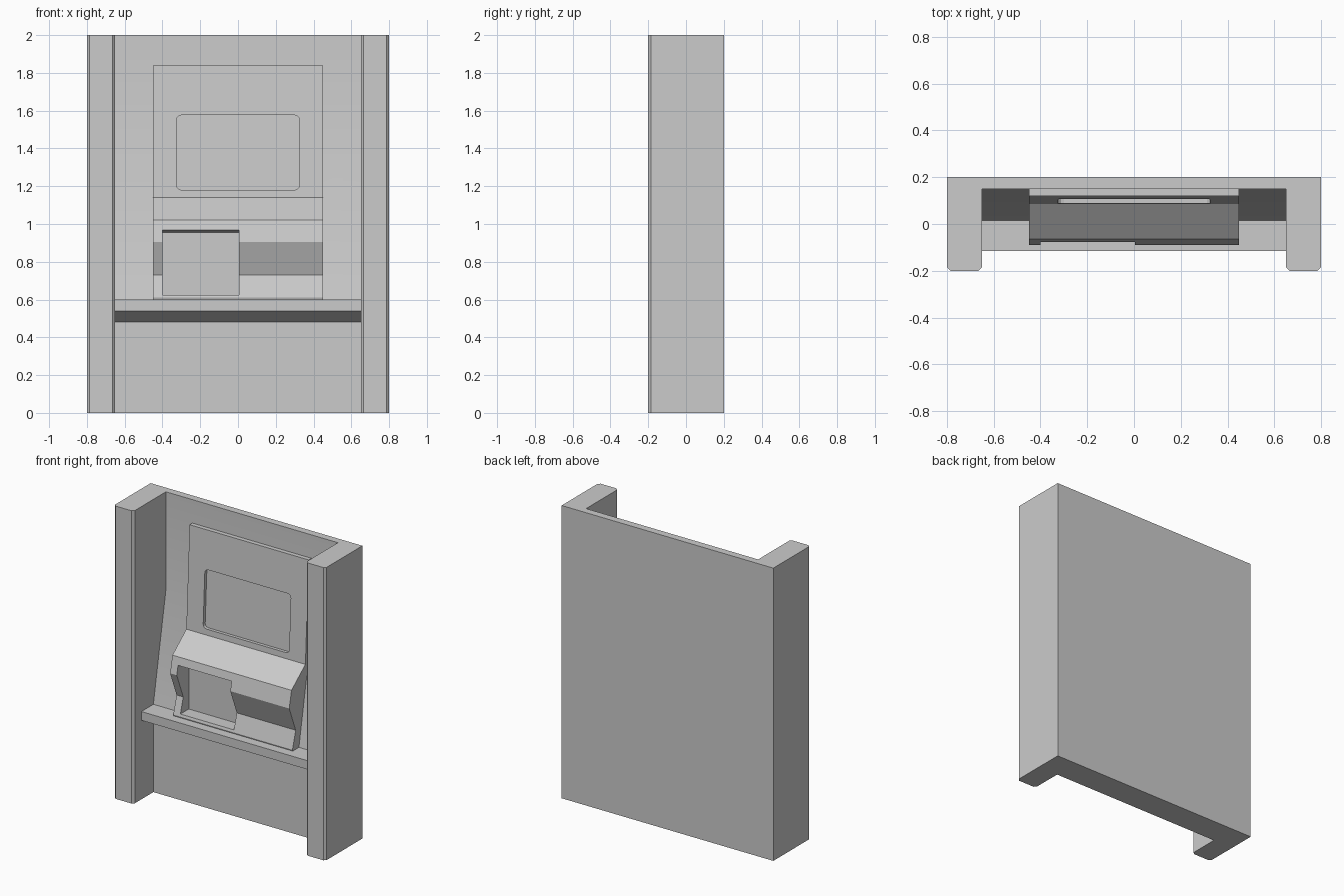
import bpy, bmesh, math
from mathutils import Vector

if "Cube" in bpy.data.objects:
    bpy.data.objects.remove(bpy.data.objects["Cube"])


def prism(name, points, depth):
    """Extrude a closed polygon of 3D points along a vector."""
    bm = bmesh.new()
    face = bm.faces.new([bm.verts.new(p) for p in points])
    new = bmesh.ops.extrude_face_region(bm, geom=[face])["geom"]
    verts = [g for g in new if isinstance(g, bmesh.types.BMVert)]
    bmesh.ops.translate(bm, verts=verts, vec=Vector(depth))
    bmesh.ops.recalc_face_normals(bm, faces=bm.faces)
    mesh = bpy.data.meshes.new(name)
    bm.to_mesh(mesh)
    bm.free()
    obj = bpy.data.objects.new(name, mesh)
    bpy.context.collection.objects.link(obj)
    return obj


def side_profile(name, yz, x0, x1):
    return prism(name, [(x0, y, z) for y, z in yz], (x1 - x0, 0, 0))


def cut(target, cutter):
    mod = target.modifiers.new("cut_" + cutter.name, 'BOOLEAN')
    mod.operation = 'DIFFERENCE'
    mod.solver = 'EXACT'
    mod.object = cutter
    cutter.hide_render = True
    cutter.display_type = 'WIRE'


# Side pillars with chamfered front edges
C = 0.015
for side, label in ((-1, "left"), (1, "right")):
    outline = [(0.65, 0.2), (0.8, 0.2), (0.8, -0.2 + C), (0.8 - C, -0.2),
               (0.65 + C, -0.2), (0.65, -0.2 + C)]
    prism(label + "_pillar", [(side * x, y, 0) for x, y in outline], (0, 0, 2))

# Back wall with leaning middle, shelf and lower panel
wall = side_profile("back_wall_and_shelf", [
    (0.2, 0), (0.015, 0), (0.015, 0.48), (-0.115, 0.54), (-0.115, 0.60),
    (0.015, 0.60), (0.15, 1.33), (0.15, 2), (0.2, 2)], -0.65, 0.65)

# Console: screen panel above, projecting nose below
console = side_profile("console", [
    (0.16, 1.84), (0.12, 1.84), (0.085, 1.14), (-0.065, 1.02), (-0.09, 0.905),
    (-0.02, 0.73), (-0.055, 0.61), (-0.05, 0.595), (0.16, 0.595)], -0.45, 0.45)

# Screen recess: rounded rectangle, floor parallel to the tilted panel
r, cx, cz, hw, hh = 0.025, 0.0, 1.378, 0.325, 0.198
pts = []
for k, (sx, sz) in enumerate(((1, 1), (-1, 1), (-1, -1), (1, -1))):
    for i in range(4):
        a = math.radians(90 * k + 30 * i)
        x = cx + sx * (hw - r) + r * math.cos(a)
        z = cz + sz * (hh - r) + r * math.sin(a)
        pts.append((x, 0.085 + 0.022 + (z - 1.14) * 0.05, z))
screen = prism("screen_cutter", pts, (0, -0.2, 0))
cut(console, screen)

# Open pocket in the console, reaching into the wall behind it
pocket = side_profile("pocket_cutter", [
    (0.04, 0.625), (-0.3, 0.625), (-0.3, 0.99), (-0.08, 0.968), (0.04, 0.955)],
    -0.4, 0.005)
cut(console, pocket)

# The wall only needs the part of the pocket above the shelf
cut(wall, pocket)

# Smooth the gentle bend of the wall
bpy.ops.object.select_all(action='DESELECT')
wall.select_set(True)
bpy.context.view_layer.objects.active = wall
bpy.ops.object.shade_smooth_by_angle(angle=math.radians(30))
